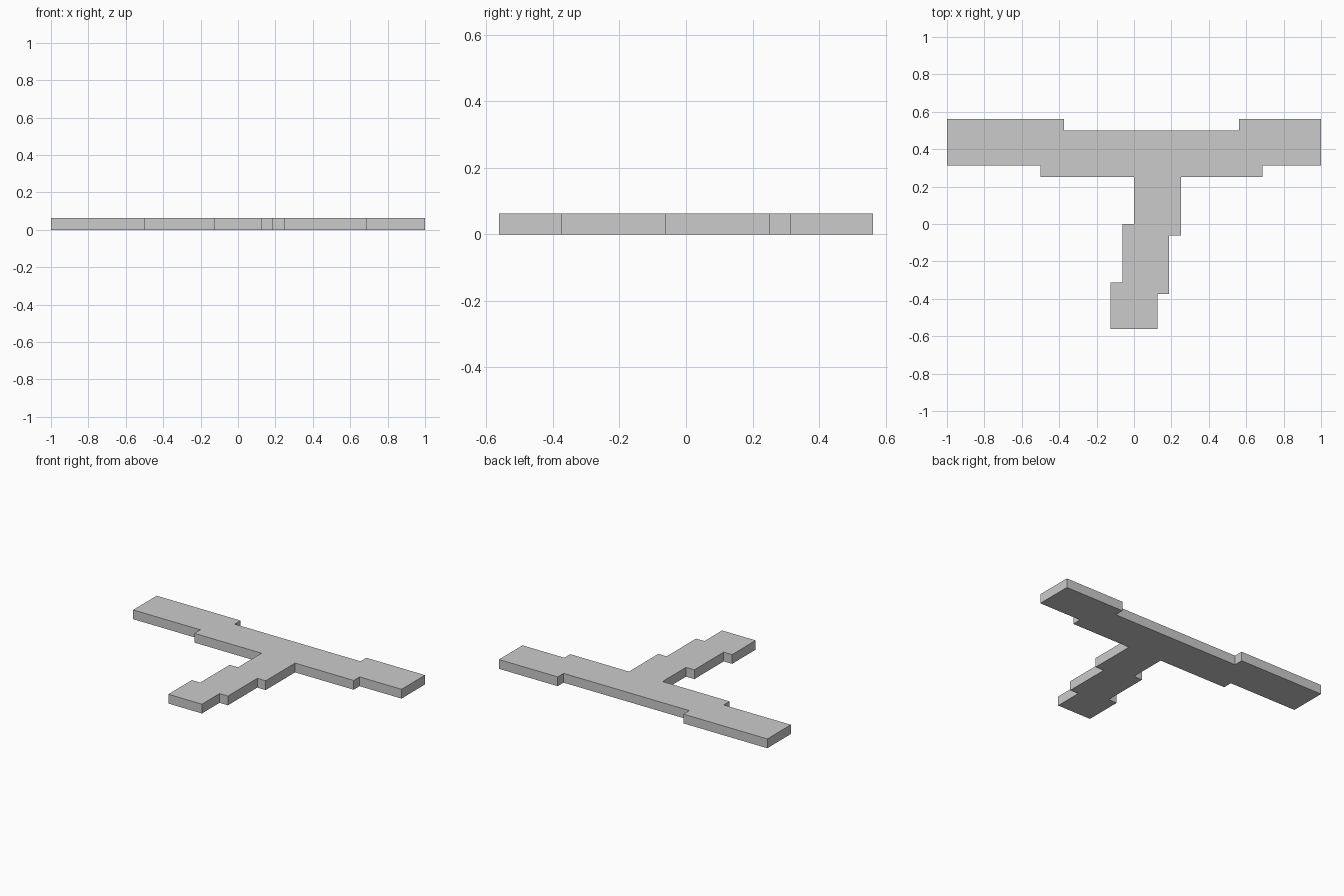
import bpy, bmesh

if "Cube" in bpy.data.objects:
    bpy.data.objects.remove(bpy.data.objects["Cube"])

U = 1 / 16  # grid step: every edge lies on a 1/16 grid

# stepped T outline, clockwise from the back-left corner, in grid steps
OUTLINE = [
    (-16, 9), (-6, 9), (-6, 8), (9, 8), (9, 9), (16, 9),      # back edge
    (16, 5), (11, 5), (11, 4), (4, 4),                        # right arm
    (4, -1), (3, -1), (3, -6), (2, -6), (2, -9),              # stem, right side
    (-2, -9), (-2, -5), (-1, -5), (-1, 0), (0, 0), (0, 4),    # stem, left side
    (-8, 4), (-8, 5), (-16, 5),                               # left arm
]


def extruded_plate(name, outline, height):
    bm = bmesh.new()
    base = bm.faces.new([bm.verts.new((x * U, y * U, 0)) for x, y in outline])
    top = bmesh.ops.extrude_face_region(bm, geom=[base], use_keep_orig=True)
    verts = [g for g in top["geom"] if isinstance(g, bmesh.types.BMVert)]
    bmesh.ops.translate(bm, verts=verts, vec=(0, 0, height))
    bmesh.ops.recalc_face_normals(bm, faces=bm.faces)
    mesh = bpy.data.meshes.new(name)
    bm.to_mesh(mesh)
    bm.free()
    obj = bpy.data.objects.new(name, mesh)
    bpy.context.collection.objects.link(obj)
    return obj


# flat plate, one grid step thick
extruded_plate("stepped_t_plate", OUTLINE, U)
